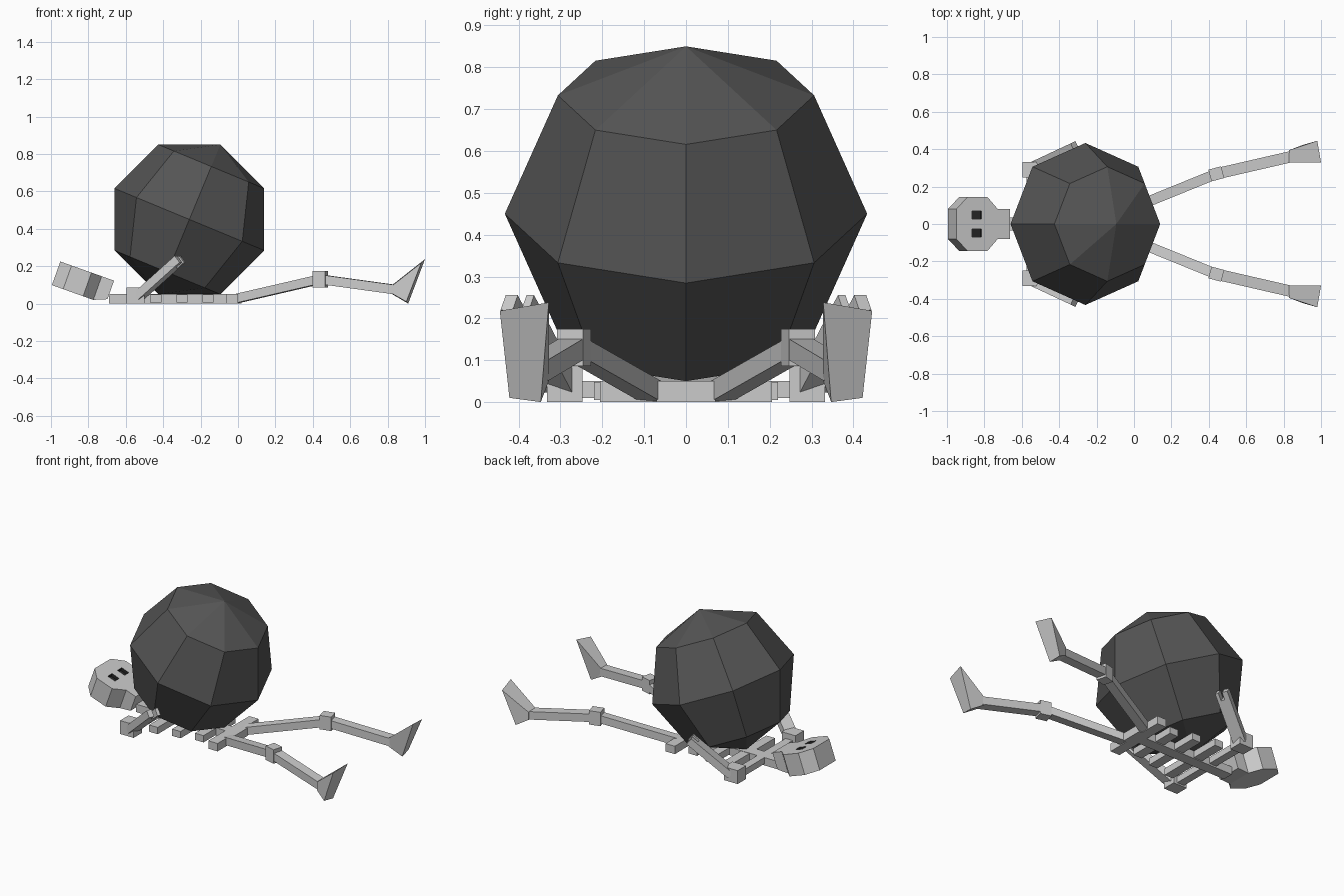
import bpy, bmesh
from math import radians
from mathutils import Vector, Matrix

if "Cube" in bpy.data.objects:
    bpy.data.objects.remove(bpy.data.objects["Cube"])


def make_material(name, value):
    m = bpy.data.materials.new(name)
    m.use_nodes = True
    m.diffuse_color = (value, value, value, 1)
    m.node_tree.nodes["Principled BSDF"].inputs["Base Color"].default_value = (value, value, value, 1)
    return m


bone = make_material("pale grey bone", 0.6)
iron = make_material("dark grey iron", 0.09)
black = make_material("black socket", 0.02)


def finish(name, bm, *mats):
    bmesh.ops.recalc_face_normals(bm, faces=bm.faces)
    mesh = bpy.data.meshes.new(name)
    bm.to_mesh(mesh)
    bm.free()
    for m in mats:
        mesh.materials.append(m)
    ob = bpy.data.objects.new(name, mesh)
    bpy.context.scene.collection.objects.link(ob)
    return ob


def solid(name, bottom, top, *mats):
    """Join two matching outlines into a closed prism."""
    bm = bmesh.new()
    a = [bm.verts.new(p) for p in bottom]
    b = [bm.verts.new(p) for p in top]
    bm.faces.new(a)
    bm.faces.new(b)
    for i in range(len(a)):
        j = (i + 1) % len(a)
        bm.faces.new((a[i], a[j], b[j], b[i]))
    return finish(name, bm, *(mats or (bone,)))


def beam(name, start, end, width, height, shift=0):
    """Rectangular bar between two points, optionally moved sideways."""
    start, end = Vector(start), Vector(end)
    d = (end - start).normalized()
    side = Vector((0, 0, 1)).cross(d).normalized()
    up = d.cross(side)
    ring = [side * (shift + sx * width / 2) + up * (sz * height / 2)
            for sx, sz in ((-1, -1), (1, -1), (1, 1), (-1, 1))]
    return solid(name, [start + r for r in ring], [end + r for r in ring])


def bar(name, x0, x1, half_y, z0=0.0, z1=0.05):
    z = (z0 + z1) / 2
    return beam(name, (x0, 0, z), (x1, 0, z), half_y * 2, z1 - z0)


# Heavy faceted ball, pole leaning toward the feet
bm = bmesh.new()
bmesh.ops.create_uvsphere(bm, u_segments=8, v_segments=4, radius=0.433)
bm.transform(Matrix.Translation((-0.26, 0, 0.45)) @ Matrix.Rotation(radians(22.5), 4, 'Y'))
finish("iron_ball", bm, iron)

# Skull and jaw, tilted back
U, W = Vector((0.942, 0, -0.336)), Vector((0.336, 0, 0.942))
origin = Vector((-0.95, 0, 0.225))


def head_point(u, y, w):
    return origin + U * u + W * w + Vector((0, y, 0))


half = [(0, 0.08), (0.064, 0.144), (0.177, 0.144), (0.235, 0.08)]
outline = half + [(u, -y) for u, y in reversed(half)]
skull = solid("skull", [head_point(u, y, -0.134) for u, y in outline],
              [head_point(u, y, 0) for u, y in outline], bone, black)


def jaw_ring(u, depth):
    return [head_point(u, y, w) for y, w in ((-0.08, 0), (0.08, 0), (0.08, -depth), (-0.08, -depth))]


solid("jaw", jaw_ring(0.235, 0.134), jaw_ring(0.305, 0.105))

# Eye sockets cut into the face
for s in (-1, 1):
    corners = [(0.09, 0.027), (0.143, 0.027), (0.143, 0.07), (0.09, 0.07)]
    cutter = solid("eye_cutter", [head_point(u, s * y, -0.02) for u, y in corners],
                   [head_point(u, s * y, 0.02) for u, y in corners], bone, black)
    cutter.hide_render = True
    for p in cutter.data.polygons:
        p.material_index = 1
    mod = skull.modifiers.new("eye_socket", 'BOOLEAN')
    mod.operation, mod.solver, mod.object = 'DIFFERENCE', 'EXACT', cutter
    bpy.context.view_layer.objects.active = skull
    bpy.ops.object.modifier_apply(modifier=mod.name)
    bpy.data.objects.remove(cutter)

# Spine, collar, ribs and pelvis
bar("spine", -0.69, 0.02, 0.035)
bar("collar_bar", -0.575, -0.525, 0.26, 0.01, 0.05)
for i, reach in enumerate((0.22, 0.19, 0.16)):
    x = -0.44 + 0.14 * i
    bar(f"rib_{i + 1}", x - 0.03, x + 0.03, reach, 0.005, 0.048)
bar("pelvis", -0.065, 0.0, 0.205)
bar("hip_block", -0.01, 0.02, 0.07)

# Limbs on both sides
for s, side in ((-1, "front"), (1, "rear")):
    def P(x, y, z):
        return Vector((x, s * y, z))

    beam(side + "_elbow", P(-0.595, 0.29, 0.043), P(-0.50, 0.29, 0.043), 0.085, 0.085)
    elbow, hand = P(-0.53, 0.30, 0.04), P(-0.31, 0.403, 0.238)
    wrist = elbow.lerp(hand, 0.85)
    beam(side + "_forearm", elbow, wrist, 0.075, 0.045)
    beam(side + "_outer_finger", wrist, hand, 0.032, 0.045, s * 0.0215)
    beam(side + "_inner_finger", wrist, hand, 0.02, 0.045, s * -0.0275)

    knee, ankle = P(0.44, 0.268, 0.13), P(0.84, 0.36, 0.075)
    beam(side + "_thigh", P(-0.01, 0.085, 0.026), knee, 0.055, 0.048)
    beam(side + "_knee", knee - P(0.034, 0.009, 0), knee + P(0.034, 0.009, 0), 0.065, 0.088)
    beam(side + "_shin", knee, ankle, 0.06, 0.05)
    solid(side + "_foot",
          [P(0.83, 0.395, 0.05), P(0.825, 0.328, 0.05), P(0.825, 0.328, 0.10), P(0.83, 0.395, 0.10)],
          [P(0.90, 0.422, 0.01), P(0.91, 0.347, 0.0), P(1.0, 0.328, 0.238), P(0.98, 0.445, 0.218)])
